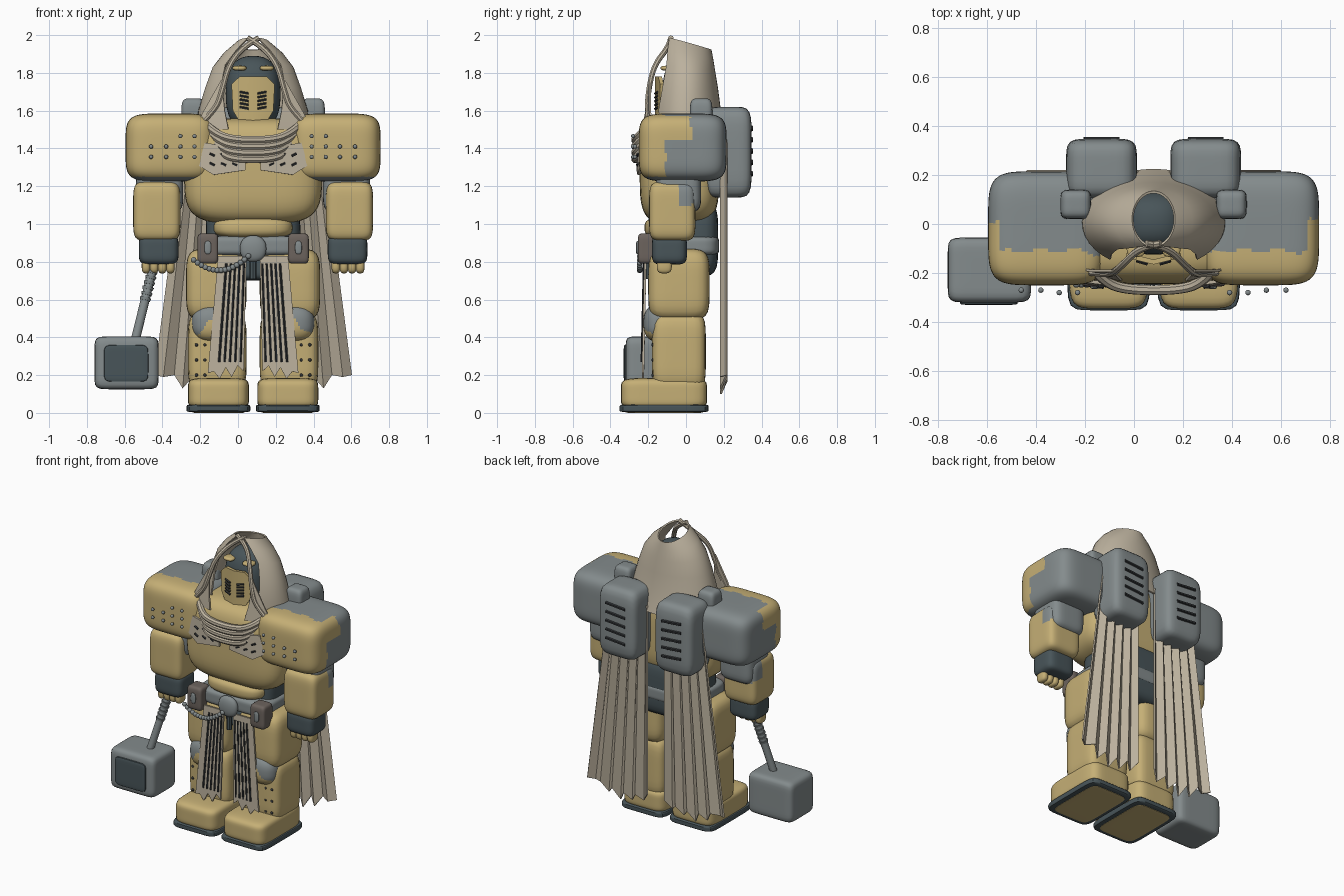
import bpy, bmesh, math
from mathutils import Vector

if "Cube" in bpy.data.objects:
    bpy.data.objects.remove(bpy.data.objects["Cube"])

CX = 0.08  # body centre line; the hammer pushes it off zero


def material(name, r, g, b):
    m = bpy.data.materials.new(name)
    m.diffuse_color = (r, g, b, 1)
    m.use_nodes = True
    m.node_tree.nodes["Principled BSDF"].inputs["Base Color"].default_value = m.diffuse_color
    return m


YELLOW = material("ochre armour", 0.56, 0.43, 0.18)
GREY = material("grey metal", 0.23, 0.26, 0.265)
DARK = material("dark steel", 0.065, 0.09, 0.1)
CLOTH = material("beige cloth", 0.50, 0.44, 0.34)
BROWN = material("brown leather", 0.15, 0.125, 0.11)
BLACK = material("dark slots", 0.03, 0.033, 0.036)


def finish(name, bm, mats):
    me = bpy.data.meshes.new(name)
    bmesh.ops.recalc_face_normals(bm, faces=bm.faces)
    bm.to_mesh(me)
    bm.free()
    for m in mats:
        me.materials.append(m)
    ob = bpy.data.objects.new(name, me)
    bpy.context.collection.objects.link(ob)
    return ob


def puff(name, lo, hi, mat, k=5, n=9, mat2=None, rule=None):
    """Rounded box between two corners; faces matching the rule get mat2."""
    c = (Vector(lo) + Vector(hi)) / 2
    h = (Vector(hi) - Vector(lo)) / 2
    bm = bmesh.new()
    bmesh.ops.create_cube(bm, size=2)
    bmesh.ops.subdivide_edges(bm, edges=bm.edges, cuts=n, use_grid_fill=True)
    for v in bm.verts:
        p = v.co / sum(abs(q) ** k for q in v.co) ** (1 / k)
        v.co = c + Vector(a * b for a, b in zip(p, h))
    if rule:
        for f in bm.faces:
            f.material_index = int(rule(f.calc_center_median()))
    return finish(name, bm, [mat, mat2] if mat2 else [mat])


def side_puff(name, s, x, y, z, mat, **kw):
    """Puff on side s, x measured from the centre line."""
    a, b = sorted((CX + s * x[0], CX + s * x[1]))
    return puff(name, (a, y[0], z[0]), (b, y[1], z[1]), mat, **kw)


def bar(name, p0, p1, r, mat, sides=8, r2=None):
    p0, p1 = Vector(p0), Vector(p1)
    bm = bmesh.new()
    bmesh.ops.create_cone(bm, cap_ends=True, segments=sides, radius1=r,
                          radius2=r2 or r, depth=(p1 - p0).length)
    ob = finish(name, bm, [mat])
    ob.location = (p0 + p1) / 2
    ob.rotation_euler = (p1 - p0).to_track_quat('Z', 'Y').to_euler()
    return ob


def ball(name, p, r, mat):
    return puff(name, [a - r for a in p], [a + r for a in p], mat, k=2, n=3)


def tube(name, pts, r, mat):
    cu = bpy.data.curves.new(name, 'CURVE')
    cu.dimensions = '3D'
    cu.bevel_depth, cu.bevel_resolution, cu.use_fill_caps = r, 2, True
    sp = cu.splines.new('NURBS')
    sp.points.add(len(pts) - 1)
    for q, p in zip(sp.points, pts):
        q.co = (*p, 1)
    sp.use_endpoint_u, sp.order_u, sp.resolution_u = True, 3, 8
    cu.materials.append(mat)
    ob = bpy.data.objects.new(name, cu)
    bpy.context.collection.objects.link(ob)


def sheet(name, rows, mat, thick=0.01):
    """Solid cloth from rows of equal numbers of points."""
    bm = bmesh.new()
    vs = [[bm.verts.new(p) for p in row] for row in rows]
    for a, b in zip(vs, vs[1:]):
        for i in range(len(a) - 1):
            bm.faces.new((a[i], a[i + 1], b[i + 1], b[i]))
    ob = finish(name, bm, [mat])
    mod = ob.modifiers.new("thickness", 'SOLIDIFY')
    mod.thickness, mod.offset = thick, 0


# torso and waist
puff("chest", (-0.285, -0.245, 1.0), (0.445, 0.175, 1.56), YELLOW, k=4, n=14)
puff("waist_core", (-0.17, -0.14, 0.72), (0.33, 0.17, 1.12), DARK)
puff("belly_plate", (-0.13, -0.22, 0.92), (0.29, 0.05, 1.04), YELLOW, k=3)
puff("belt", (-0.19, -0.205, 0.83), (0.35, 0.175, 0.94), GREY, k=6)
puff("hip_block", (-0.1, -0.17, 0.7), (0.26, 0.1, 0.85), DARK)
puff("buckle", (0.01, -0.25, 0.80), (0.15, -0.19, 0.94), GREY, k=2.2)
bar("buckle_pin", (CX, -0.21, 0.71), (CX, -0.21, 0.82), 0.018, DARK)

# head
puff("helmet", (-0.065, -0.125, 1.49), (0.225, 0.14, 1.89), DARK, k=2.5)
sheet("face_plate", [[(CX + x, -0.155 + abs(x) * 0.25, z) for x in (-w, 0, w)]
                     for z, w in ((1.78, 0.07), (1.74, 0.112), (1.60, 0.105), (1.55, 0.075), (1.52, 0.02))],
      YELLOW, 0.02)

# hood shell, open at the face and at the crown
rows = []
for z, a, y0, y1, w in ((1.46, .30, -.17, .22, .21), (1.60, .285, -.18, .18, .175), (1.72, .25, -.165, .165, .17),
                        (1.84, .21, -.14, .15, .145), (1.92, .155, -.115, .14, .085), (1.985, .085, -.09, .13, .025)):
    t0 = math.asin(w / a)
    row = []
    for i in range(33):
        t = t0 + (2 * math.pi - 2 * t0) * i / 32
        y = (y0 + y1) / 2 - math.cos(t) * (y1 - y0) / 2
        row.append((CX + a * math.sin(t), y, z - max(0, z - 1.7) * (y + 0.09)))
    rows.append(row)
sheet("hood", rows, CLOTH)

# scarf folds under the chin
for i in range(4):
    z = 1.50 - i * 0.034
    w = 0.25 - i * 0.012
    tube("scarf_fold", [(CX - w, -0.18, z + 0.03), (CX - w * 0.8, -0.24, z - 0.02), (CX - 0.1, -0.27, z - 0.055),
                        (CX + 0.1, -0.27, z - 0.055), (CX + w * 0.8, -0.24, z - 0.02), (CX + w, -0.18, z + 0.03)],
         0.021, CLOTH)


def shoulder_back(p):
    rag = 0.012 * math.sin(50 * p.z + 3) + 0.01 * math.sin(45 * p.x)
    edge = abs(p.x - CX) > 0.625 and p.z > 1.44
    return p.z < 1.25 or p.y > (0.02 if edge else -0.115) + rag


for s in (-1, 1):
    P = lambda x, y, z: (CX + s * x, y, z)
    # arms
    side_puff("shoulder_pad", s, (0.2, 0.675), (-0.25, 0.215), (1.225, 1.585), YELLOW, k=5, n=30,
              mat2=GREY, rule=shoulder_back)
    side_puff("upper_arm", s, (0.37, 0.62), (-0.16, 0.08), (1.06, 1.3), GREY)
    side_puff("forearm", s, (0.385, 0.635), (-0.195, 0.05), (0.91, 1.225), YELLOW, n=16, k=6,
              mat2=GREY, rule=lambda p: p.y > -0.04 and p.z > 1.10 + 0.02 * math.sin(40 * p.x))
    side_puff("wrist", s, (0.395, 0.605), (-0.18, 0.005), (0.785, 0.945), DARK)
    for i in range(4):
        x = 0.438 + i * 0.043
        side_puff("finger", s, (x - 0.023, x + 0.023), (-0.155, -0.075), (0.738, 0.82), YELLOW, k=3, n=4)
    # shoulder rivets in rows
    for z, xs in ((1.465, (0.31, 0.385)), (1.41, (0.31, 0.385, 0.46, 0.54)), (1.355, (0.31, 0.385, 0.46, 0.54))):
        for x in xs:
            ball("shoulder_rivet", P(x, -0.27 - 0.01 * (x < 0.4), z), 0.011, GREY)
    # legs
    side_puff("thigh", s, (0.035, 0.355), (-0.2, 0.125), (0.49, 0.87), YELLOW)
    side_puff("shin", s, (0.035, 0.345), (-0.18, 0.105), (0.12, 0.53), YELLOW, k=6)
    side_puff("knee_pad", s, (0.09, 0.325), (-0.225, -0.04), (0.375, 0.575), YELLOW, k=2.6, n=18, mat2=GREY,
              rule=lambda p: p.z + 0.9 * (abs(p.x - CX) - 0.2) > 0.505 + 0.012 * math.sin(70 * p.x))
    side_puff("foot", s, (0.022, 0.345), (-0.345, 0.112), (0.02, 0.185), YELLOW, k=6, n=12)
    side_puff("sole", s, (0.015, 0.352), (-0.352, 0.12), (0.003, 0.045), DARK, k=8)
    side_puff("sole_tread", s, (0.045, 0.32), (-0.32, 0.09), (0, 0.01), YELLOW, k=8)
    for z in (0.2, 0.28, 0.36):
        for x in (0.255, 0.3):
            ball("shin_rivet", P(x, -0.175, z), 0.009, BLACK)
    # backpack
    side_puff("back_pack", s, (0.068, 0.357), (0.1, 0.348), (1.14, 1.62), GREY, k=6)
    side_puff("pack_vent", s, (0.255, 0.38), (0.02, 0.14), (1.45, 1.665), GREY, k=5)
    for i in range(5):
        z = 1.26 + i * 0.06
        bar("pack_louvre", P(0.14, 0.346, z), P(0.285, 0.346, z + 0.012), 0.011, BLACK, 6)
    # folded cape panel with a ragged hem
    n = 11
    hem = (0.2, 0.14, 0.18, 0.12, 0.17, 0.1, 0.18, 0.13, 0.2, 0.19, 0.2)
    fold = [0.2 + 0.016 * (-1) ** i for i in range(n)]
    sheet("cape_panel", [[P(0.065 + 0.285 * i / 10, fold[i], 1.5) for i in range(n)],
                         [P(0.065 + (0.455 if i > 8 else 0.44) * i / 10, fold[i], hem[i]) for i in range(n)]], CLOTH)
    # front tabard strip with slots
    hem = (0.22, 0.25, 0.19, 0.24, 0.18, 0.22, 0.21)
    sheet("tabard", [[P(0.035 + 0.15 * i / 6, -0.215, 0.83) for i in range(7)],
                     [P(0.05 + 0.19 * i / 6, -0.228, hem[i]) for i in range(7)]], CLOTH, 0.012)
    for i in range(5):
        bar("tabard_slot", P(0.05 + 0.023 * i, -0.222, 0.79), P(0.068 + 0.028 * i, -0.234, 0.27), 0.0065, BLACK, 5)
    # chest flap with slots
    sheet("chest_flap", [[P(0.255, -0.235, 1.43), P(0.13, -0.25, 1.41), P(0.04, -0.255, 1.38)],
                         [P(0.29, -0.235, 1.31), P(0.21, -0.25, 1.26), P(0.04, -0.255, 1.285)]], CLOTH, 0.014)
    for z in (1.31, 1.36):
        for x in (0.085, 0.145, 0.205):
            bar("flap_slot", P(x, -0.258, z), P(x + 0.025, -0.255, z + 0.012), 0.007, BLACK, 5)
    # hood trim and inner flap
    tube("hood_trim", [P(-0.03, -0.08, 1.985), P(0.05, -0.09, 1.94), P(0.13, -0.17, 1.84), P(0.165, -0.2, 1.7),
                       P(0.2, -0.205, 1.6), P(0.31, -0.19, 1.5)], 0.015, CLOTH)
    sheet("hood_flap", [[P(0.165, -0.19, 1.76), P(0.17, -0.19, 1.76)], [P(0.15, -0.21, 1.6), P(0.26, -0.19, 1.6)],
                        [P(0.13, -0.23, 1.5), P(0.31, -0.18, 1.5)]], CLOTH)
    # face details
    side_puff("brow", s, (0.035, 0.11), (-0.135, -0.06), (1.812, 1.838), YELLOW, k=3, n=4)
    for i in range(5):
        z = 1.61 + i * 0.02
        bar("grille_slot", P(0.025, -0.163, z), P(0.07, -0.15, z + 0.008), 0.007, BLACK, 5)
    # belt pouch
    side_puff("pouch", s, (0.185, 0.295), (-0.255, -0.15), (0.79, 0.95), BROWN, k=7)
    side_puff("pouch_clasp", s, (0.222, 0.258), (-0.265, -0.25), (0.84, 0.91), GREY, k=3, n=4)

# sagging chain on the belt
for i in range(15):
    t = i / 14
    ball("chain_link", (-0.235 + 0.29 * t, -0.245, 0.81 + 0.02 * t - 0.26 * t * (1 - t)), 0.015, GREY)

# hammer
A, B = Vector((-0.435, -0.1, 0.83)), Vector((-0.55, -0.185, 0.36))
bar("hammer_handle", A, B, 0.024, GREY, 14)
for i in range(6):
    p = A.lerp(B, 0.17 + i * 0.06)
    bar("handle_wrap", p, p + (B - A) * 0.03, 0.031, GREY, 14, 0.027)
puff("hammer_head", (-0.76, -0.32, 0.125), (-0.42, -0.055, 0.405), GREY, k=9, n=12)
puff("hammer_face", (-0.71, -0.33, 0.165), (-0.475, -0.3, 0.36), DARK, k=8)

# turn curves to meshes and smooth all but sharp edges
bpy.ops.object.select_all(action='SELECT')
bpy.context.view_layer.objects.active = bpy.data.objects["chest"]
bpy.ops.object.convert(target='MESH')
bpy.ops.object.shade_smooth_by_angle(angle=math.radians(35))
